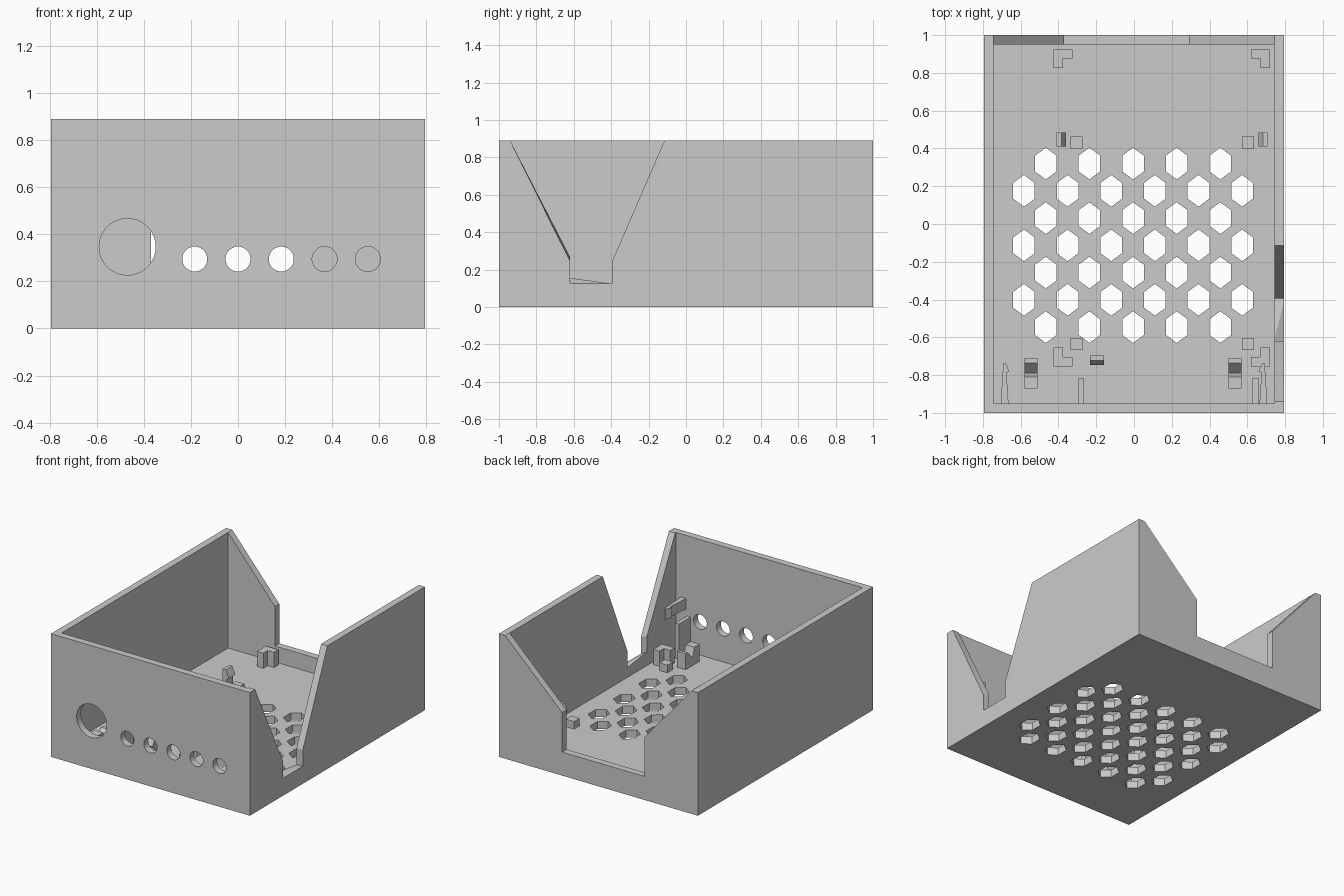
import bpy, bmesh, math
from mathutils import Vector

cube = bpy.data.objects.get("Cube")
if cube:
    bpy.data.objects.remove(cube, do_unlink=True)

W, D, H = 0.795, 1.0, 0.89      # half width, half depth, height
T, FLOOR = 0.05, 0.055          # wall and floor thickness

grey = bpy.data.materials.new("plain grey")
grey.use_nodes = True
grey.diffuse_color = (0.6, 0.6, 0.6, 1)
grey.node_tree.nodes["Principled BSDF"].inputs["Base Color"].default_value = (0.6, 0.6, 0.6, 1)


def finish(name, bm):
    bmesh.ops.recalc_face_normals(bm, faces=bm.faces)
    mesh = bpy.data.meshes.new(name)
    bm.to_mesh(mesh)
    bm.free()
    mesh.materials.append(grey)
    obj = bpy.data.objects.new(name, mesh)
    bpy.context.collection.objects.link(obj)
    return obj


def add_prism(bm, axis, points, start, end, end_points=None):
    """Extrude a profile along an axis; end_points gives a differing far end."""
    def place(p, t):
        u, v = p
        return {"x": (t, u, v), "y": (u, t, v), "z": (u, v, t)}[axis]
    a = [bm.verts.new(place(p, start)) for p in points]
    b = [bm.verts.new(place(p, end)) for p in end_points or points]
    bm.faces.new(a)
    bm.faces.new(b)
    for i in range(len(a)):
        j = (i + 1) % len(a)
        quad = (a[i], a[j], b[j], b[i])
        if end_points:
            bm.faces.new((a[i], a[j], b[j]))
            bm.faces.new((a[i], b[j], b[i]))
        else:
            bm.faces.new(quad)


def prism(name, *args):
    bm = bmesh.new()
    add_prism(bm, *args)
    return finish(name, bm)


def rect(x0, x1, y0, y1):
    return [(x0, y0), (x1, y0), (x1, y1), (x0, y1)]


def circle(x, z, r, n=48):
    return [(x + r * math.cos(math.tau * i / n), z + r * math.sin(math.tau * i / n)) for i in range(n)]


def cut(target, cutter):
    cutter.hide_render = True
    mod = target.modifiers.new("cut", "BOOLEAN")
    mod.operation = "DIFFERENCE"
    mod.solver = "EXACT"
    mod.object = cutter
    bpy.context.view_layer.objects.active = target
    bpy.ops.object.modifier_apply(modifier=mod.name)
    bpy.data.objects.remove(cutter, do_unlink=True)


# Open-topped case shell
case = prism("case", "z", rect(-W, W, -D, D), 0, H)
cut(case, prism("cavity", "z", rect(-W + T, W - T, -D + T, D - T), FLOOR, H + 0.2))

# Funnel-shaped notch in the back wall
cut(case, prism("back_notch", "y",
                [(-0.745, 1.1), (-0.745, H), (-0.37, 0.455), (-0.37, 0.17),
                 (0.29, 0.17), (0.29, 0.455), (0.745, H), (0.745, 1.1)], D - T - 0.02, D + 0.05))

# Funnel-shaped notch in the side wall, slightly skewed through its thickness
outer = [(-0.94, 1.1), (-0.94, H), (-0.62, 0.245), (-0.62, 0.125),
         (-0.395, 0.125), (-0.395, 0.245), (-0.115, H), (-0.115, 1.1)]
inner = list(outer)
inner[2], inner[3] = (-0.62, 0.27), (-0.62, 0.155)
cut(case, prism("side_notch", "x", inner, W - T - 0.003, W + 0.003, outer))

# Round holes in the front wall
bm = bmesh.new()
for x, z, r in [(-0.47, 0.347, 0.12)] + [(0.184 * i, 0.295, 0.053) for i in range(-1, 4)]:
    add_prism(bm, "y", circle(x, z, r), -D - 0.05, -D + T + 0.02)
cut(case, finish("front_holes", bm))

# Staggered hexagonal vents in the floor
bm = bmesh.new()
for row in range(7):
    count = 5 + row % 2
    for col in range(count):
        cx = -0.005 + (col - (count - 1) / 2) * 0.231
        cy = 0.32 - row * 0.1443
        hexagon = [(0, 0.084), (0.057, 0.042), (0.057, -0.042),
                   (0, -0.084), (-0.057, -0.042), (-0.057, 0.042)]
        add_prism(bm, "z", [(cx + x, cy + y) for x, y in hexagon], -0.05, FLOOR + 0.05)
cut(case, finish("vents", bm))

BASE = FLOOR - 0.01

# L-shaped corner brackets for the circuit board
for side, x, sx in (("right", -0.425, 1), ("left", 0.72, -1)):
    for end, y, sy in (("back", 0.925, -1), ("front", -0.755, 1)):
        shape = [(0, 0), (0.1, 0), (0.1, 0.05), (0.05, 0.05), (0.05, 0.1), (0, 0.1)]
        prism(f"{end}_{side}_bracket", "z",
              [(x + sx * u, y + sy * v) for u, v in shape], BASE, 0.165)

# Square support pads
for side, x in (("right", -0.305), ("left", 0.603)):
    for end, y in (("back", 0.43), ("front", -0.635)):
        prism(f"{end}_{side}_pad", "z", rect(x - 0.032, x + 0.032, y - 0.032, y + 0.032), BASE, 0.11)

# Snap clips: thin posts with a wedge head
def clip_profile(c, s):
    return [(c + s * u, z) for u, z in
            [(-0.025, BASE), (0.005, BASE), (0.005, 0.13), (0.025, 0.145), (0.0, 0.2), (-0.025, 0.2)]]

prism("right_clip", "y", clip_profile(-0.385, 1), 0.41, 0.485)
prism("left_clip", "y", clip_profile(0.683, -1), 0.41, 0.485)
prism("front_clip", "x", clip_profile(-0.722, -1), -0.232, -0.16)

# Saddle blocks with a V groove
saddle = [(-0.87, BASE), (-0.87, 0.18), (-0.81, 0.18), (-0.79, 0.11),
          (-0.735, 0.17), (-0.71, 0.17), (-0.71, BASE)]
for side, x in (("right", -0.545), ("left", 0.535)):
    prism(f"{side}_saddle", "x", saddle, x - 0.035, x + 0.035)

# Upright ribs against the front wall
for side, x in (("right", -0.28), ("left", 0.643)):
    prism(f"{side}_rib", "z", rect(x - 0.015, x + 0.015, -0.96, -0.815), BASE, 0.31)

# Barbed arms reaching back from the front wall
arm = [(0.705, -0.96), (0.705, -0.94), (0.692, -0.735), (0.68, -0.735),
       (0.66, -0.78), (0.675, -0.787), (0.665, -0.94), (0.665, -0.96)]
for side, s in (("right", -1), ("left", 1)):
    prism(f"{side}_arm", "z", [(s * x, y) for x, y in arm], 0.36, 0.435)

# Smooth the round holes while keeping edges sharp
bpy.ops.object.select_all(action="DESELECT")
case.select_set(True)
bpy.context.view_layer.objects.active = case
bpy.ops.object.shade_smooth_by_angle(angle=math.radians(20))
